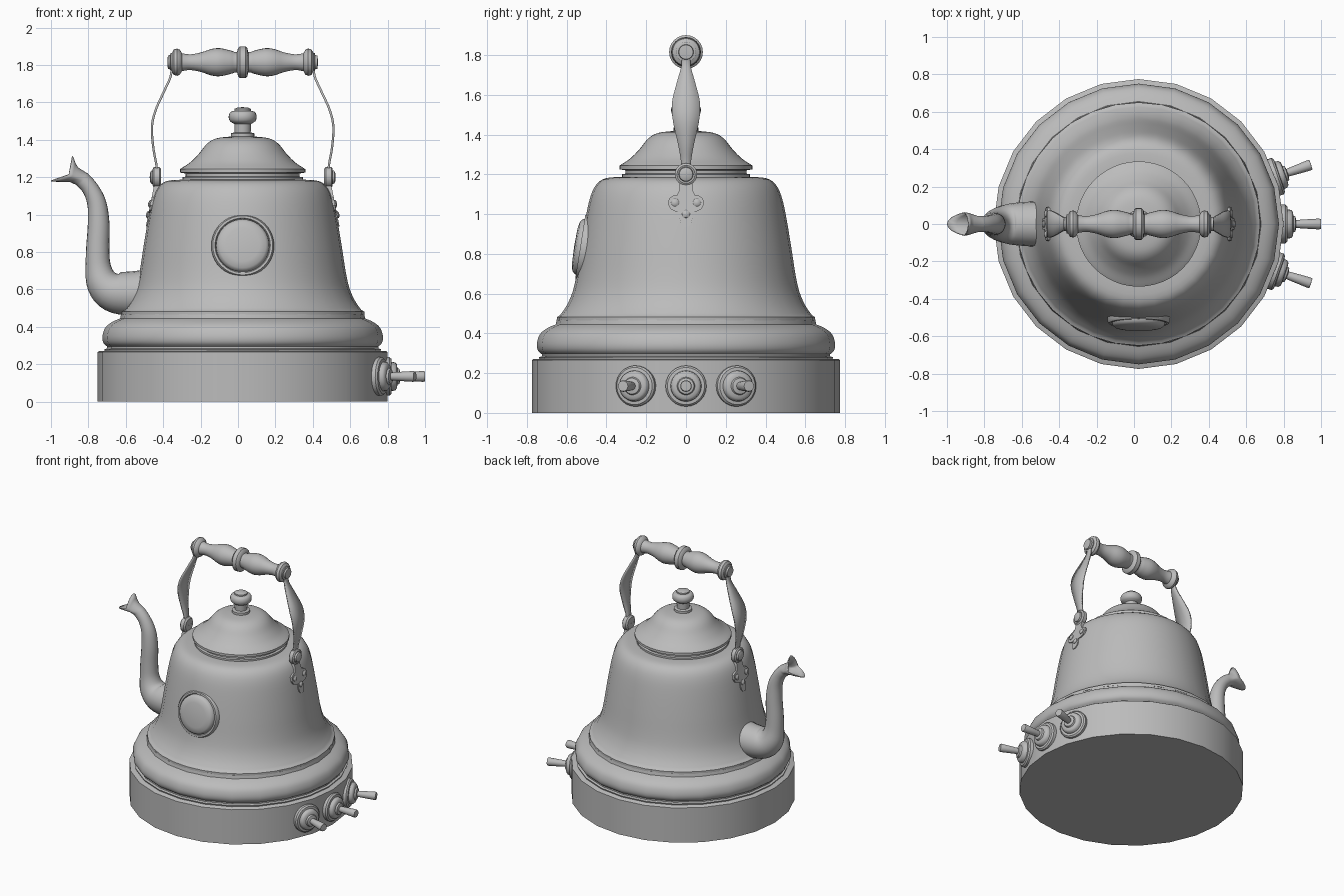
import bpy, bmesh, math
from mathutils import Matrix, Vector

if "Cube" in bpy.data.objects:
    bpy.data.objects.remove(bpy.data.objects["Cube"], do_unlink=True)

CX = 0.025  # axis of the pot
metal = bpy.data.materials.new("grey metal")
metal.use_nodes = True
metal.diffuse_color = (0.5, 0.5, 0.5, 1)
metal.node_tree.nodes["Principled BSDF"].inputs["Base Color"].default_value = (0.5, 0.5, 0.5, 1)


def finish(bm, name, thickness=0, angle=40):
    bmesh.ops.remove_doubles(bm, verts=bm.verts, dist=0.0001)
    bmesh.ops.recalc_face_normals(bm, faces=bm.faces)
    mesh = bpy.data.meshes.new(name)
    bm.to_mesh(mesh)
    bm.free()
    mesh.materials.append(metal)
    obj = bpy.data.objects.new(name, mesh)
    bpy.context.collection.objects.link(obj)
    bpy.ops.object.select_all(action='DESELECT')
    obj.select_set(True)
    bpy.context.view_layer.objects.active = obj
    bpy.ops.object.shade_smooth_by_angle(angle=math.radians(angle))
    if thickness:
        mod = obj.modifiers.new("Thickness", 'SOLIDIFY')
        mod.thickness = thickness
        mod.offset = 0
    return obj


def skin(bm, rings, closed=True):
    """Join successive rows of points with quads."""
    rows = [[bm.verts.new(p) for p in ring] for ring in rings]
    for a, b in zip(rows, rows[1:]):
        n = len(a)
        for i in range(n if closed else n - 1):
            j = (i + 1) % n
            bm.faces.new((a[i], a[j], b[j], b[i]))


def lathe(name, profile, origin=(CX, 0, 0), axis=(0, 0, 1), segs=24, angle=40):
    """Revolve (radius, height) points about an axis."""
    place = Matrix.Translation(origin) @ Vector((0, 0, 1)).rotation_difference(Vector(axis)).to_matrix().to_4x4()
    rings = []
    for r, h in profile:
        r = max(r, 0.00001)
        rings.append([place @ Vector((r * math.cos(math.tau * i / segs),
                                      r * math.sin(math.tau * i / segs), h)) for i in range(segs)])
    bm = bmesh.new()
    skin(bm, rings)
    return finish(bm, name, angle=angle)


def smooth_path(points, steps=5):
    """Catmull-Rom through points of any dimension."""
    pts = [points[0]] + list(points) + [points[-1]]
    out = []
    for a, b, c, d in zip(pts, pts[1:], pts[2:], pts[3:]):
        for k in range(steps):
            t = k / steps
            out.append([0.5 * (2 * q + (r - p) * t + (2 * p - 5 * q + 4 * r - s) * t * t
                               + (3 * q - p - 3 * r + s) * t ** 3) for p, q, r, s in zip(a, b, c, d)])
    return out + [list(points[-1])]


# Drum base and bell-shaped pot
lathe("base", [(0, 0), (0.775, 0), (0.775, 0.265), (0.768, 0.27), (0, 0.27)])
collar = smooth_path([(0.725, 0.295), (0.745, 0.315), (0.75, 0.35), (0.735, 0.395),
                      (0.70, 0.425), (0.655, 0.445)], 3)
lathe("collar", [(0, 0.26), (0.735, 0.265), (0.74, 0.28), (0.725, 0.285)] + collar + [(0.65, 0.47), (0, 0.47)])
wall = smooth_path([(0.635, 0.49), (0.60, 0.54), (0.57, 0.61), (0.55, 0.70), (0.53, 0.83),
                    (0.503, 0.99), (0.48, 1.09), (0.45, 1.15), (0.405, 1.18), (0.33, 1.187)], 3)
lathe("pot_body", [(0, 0.465), (0.65, 0.465), (0.65, 0.482)] + wall + [(0, 1.187)], segs=32)

# Lid with knob
dome = smooth_path([(0.325, 1.25), (0.28, 1.28), (0.235, 1.325), (0.19, 1.38),
                    (0.14, 1.408), (0.06, 1.418)], 4)
lathe("lid", [(0, 1.18), (0.322, 1.18), (0.322, 1.2), (0.305, 1.203), (0.305, 1.22),
              (0.335, 1.225), (0.335, 1.243)] + dome + [(0, 1.418)], segs=48)
bulb = smooth_path([(0.045, 1.485), (0.068, 1.5), (0.075, 1.525), (0.066, 1.548), (0.045, 1.555)], 3)
lathe("lid_knob", [(0, 1.41), (0.062, 1.41), (0.062, 1.435), (0.043, 1.44)] + bulb
      + [(0.045, 1.565), (0.03, 1.572), (0, 1.575)])

# Round plaque on the front, leaning with the wall
tilt = math.radians(9)
lathe("front_plaque", [(0, -0.03), (0.168, -0.03), (0.168, 0.025), (0.16, 0.037), (0.148, 0.037),
                       (0.143, 0.028), (0.14, 0.045), (0.125, 0.058), (0.09, 0.065), (0, 0.068)],
      (CX, -0.495, 0.83), (0, -math.cos(tilt), math.sin(tilt)), 40)

# Spout: centre x, z and radius along the path, then a flared saddle mouth
route = smooth_path([(-0.47, 0.585, 0.12), (-0.58, 0.578, 0.115), (-0.67, 0.59, 0.105),
                     (-0.725, 0.64, 0.085), (-0.747, 0.72, 0.065), (-0.75, 0.82, 0.059),
                     (-0.745, 0.95, 0.055), (-0.755, 1.06, 0.048), (-0.79, 1.14, 0.041),
                     (-0.835, 1.19, 0.04)], 4)
rings = []
for i, (x, z, r) in enumerate(route):
    a, b = route[max(i - 1, 0)], route[min(i + 1, len(route) - 1)]
    along = Vector((b[0] - a[0], 0, b[1] - a[1])).normalized()
    across = Vector((-along.z, 0, along.x))
    rings.append([Vector((x, 0, z)) + across * r * math.cos(t) + Vector((0, r * math.sin(t), 0))
                  for t in [math.tau * k / 20 for k in range(20)]])
# Mouth rows: side centre, lower lip, upper lip, half width
for side, low, top, width in [((-0.86, 1.195), (-0.90, 1.178), (-0.857, 1.25), 0.048),
                              ((-0.885, 1.205), (-0.95, 1.178), (-0.872, 1.275), 0.056),
                              ((-0.905, 1.215), (-1.0, 1.18), (-0.885, 1.312), 0.06)]:
    row = []
    for k in range(20):
        c, s = math.cos(math.tau * k / 20), math.sin(math.tau * k / 20)
        lip = low if c > 0 else top
        w = abs(c) ** 1.5
        row.append(Vector((side[0] + (lip[0] - side[0]) * w, width * s, side[1] + (lip[1] - side[1]) * w)))
    rings.append(row)
bm = bmesh.new()
skin(bm, rings)
finish(bm, "spout", 0.006, 60)

# Turned grip, mirrored about its middle
half = [(0.085, 0.015), (0.075, 0.025), (0.055, 0.03), (0.055, 0.045)]
half += smooth_path([(0.06, 0.055), (0.075, 0.12), (0.07, 0.17), (0.053, 0.22), (0.042, 0.28), (0.048, 0.325)], 3)
half += [(0.066, 0.335), (0.073, 0.35), (0.068, 0.368), (0.05, 0.378), (0.05, 0.385), (0.038, 0.388),
         (0.036, 0.4), (0, 0.403)]
lathe("grip", [(r, -h) for r, h in reversed(half)] + half, (CX, 0, 1.815), (1, 0, 0))

# Straps, hinge rosettes and riveted brackets on both sides
strap = smooth_path([(0.38, 1.80, 0.022), (0.385, 1.74, 0.024), (0.42, 1.66, 0.046), (0.465, 1.56, 0.07),
                     (0.485, 1.47, 0.066), (0.478, 1.36, 0.042), (0.462, 1.27, 0.026), (0.455, 1.2, 0.025)], 5)
outline = [(0.012, 0.937), (0.027, 0.955), (0.032, 0.98), (0.027, 1.01), (0.05, 1.012), (0.078, 1.025),
           (0.091, 1.05), (0.085, 1.078), (0.065, 1.092), (0.045, 1.095), (0.033, 1.12), (0.03, 1.2)]


def wall_x(z):
    return 0.517 - (z - 0.94) * 0.2


for side, label in ((1, "left"), (-1, "right")):
    bm = bmesh.new()
    skin(bm, [[(CX + side * x, w * f, z) for f in (-1, 0, 1)] for x, z, w in strap], closed=False)
    finish(bm, label + "_strap", 0.012)

    bm = bmesh.new()
    loop = outline + [(-w, z) for w, z in reversed(outline)]
    face = bm.faces.new([bm.verts.new((CX + side * wall_x(z), w, z)) for w, z in loop])
    grown = bmesh.ops.extrude_face_region(bm, geom=[face])["geom"]
    bmesh.ops.translate(bm, vec=(-side * 0.03, 0, 0),
                        verts=[g for g in grown if isinstance(g, bmesh.types.BMVert)])
    finish(bm, label + "_bracket", angle=30)

    lathe(label + "_rosette", [(0, -0.02), (0.045, -0.02), (0.056, -0.01), (0.056, 0.018), (0.045, 0.025),
                               (0.037, 0.022), (0.034, 0.034), (0.02, 0.04), (0, 0.041)],
          (CX + side * 0.456, 0, 1.2), (side, 0, 0))
    for y, z in ((0.055, 1.058), (-0.055, 1.058), (0, 1.0)):
        lathe(label + "_rivet", [(0.02, -0.005), (0.02, 0.004), (0.012, 0.01), (0, 0.012)],
              (CX + side * wall_x(z), y, z), (side, 0, 0.2), 12)

# Three switches with stepped collars around the base
for turn in (-19, 0, 19):
    t = math.radians(turn)
    lathe("switch", [(0, 0.73), (0.103, 0.73), (0.103, 0.785), (0.094, 0.795), (0.078, 0.797), (0.075, 0.815),
                     (0.064, 0.825), (0.045, 0.827), (0.04, 0.838), (0.021, 0.842), (0.024, 0.88),
                     (0.029, 0.965), (0.026, 0.974), (0, 0.975)],
          (CX, 0, 0.135), (math.cos(t), math.sin(t), 0))
